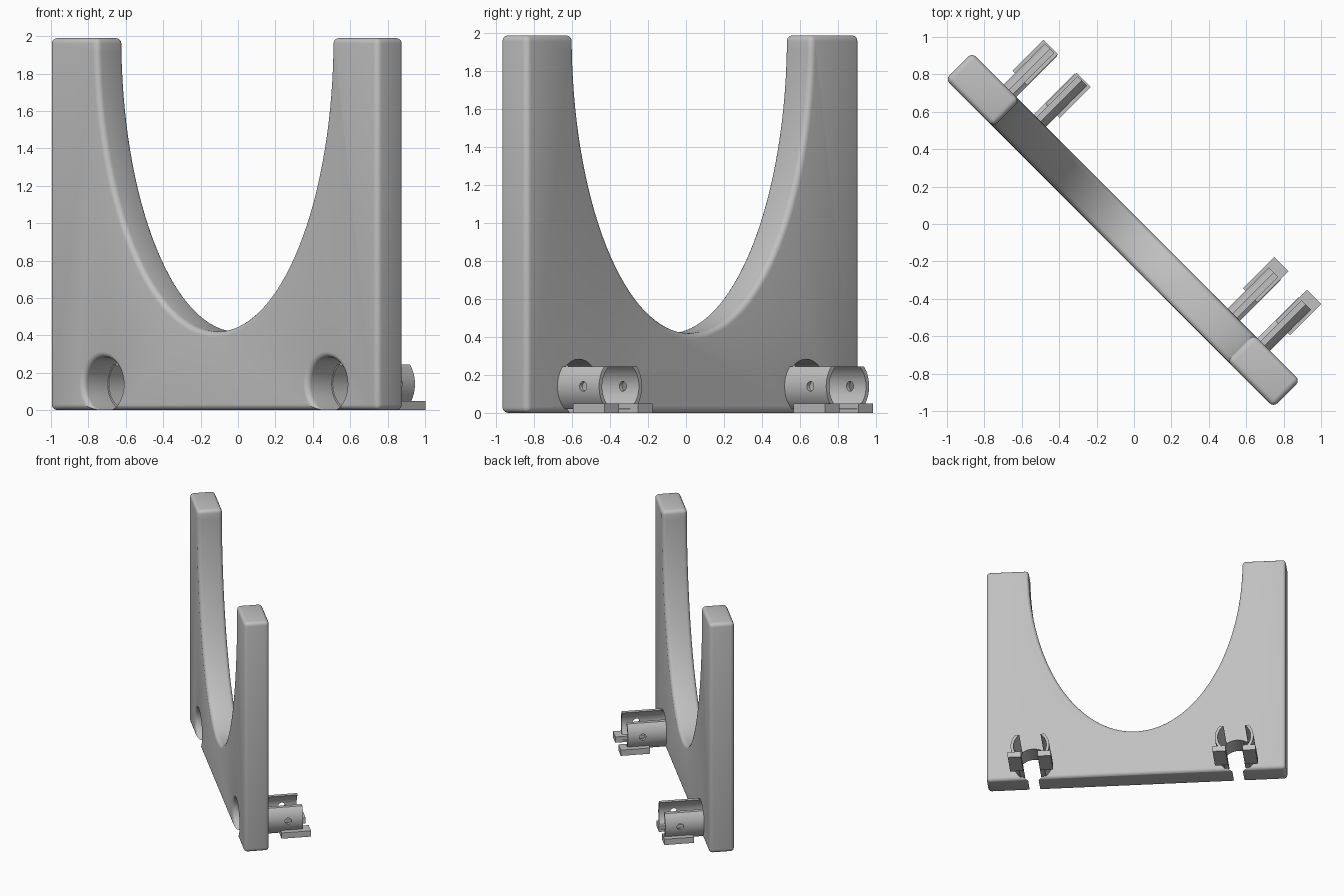
import bpy, bmesh, math
from mathutils import Matrix

if "Cube" in bpy.data.objects:
    bpy.data.objects.remove(bpy.data.objects["Cube"])

TURN = -math.pi / 4            # the whole stand is turned about z
FRONT, BACK = -0.165, 0.035    # slab faces, along its normal
TOP, FILLET = 1.99, 0.03
HOLE_Z, HOLE_R = 0.138, 0.145

grey = bpy.data.materials.new("plain grey")
grey.use_nodes = True
grey.diffuse_color = (0.53, 0.53, 0.53, 1)
grey.node_tree.nodes["Principled BSDF"].inputs["Base Color"].default_value = grey.diffuse_color


def make_object(name, bm):
    bmesh.ops.recalc_face_normals(bm, faces=bm.faces)
    mesh = bpy.data.meshes.new(name)
    bm.to_mesh(mesh)
    bm.free()
    mesh.materials.append(grey)
    obj = bpy.data.objects.new(name, mesh)
    obj.rotation_euler.z = TURN
    bpy.context.collection.objects.link(obj)
    return obj


def extrude(bm, outline, start, end):
    """Extrude an outline of (u, z) points through the slab's thickness direction."""
    face = bm.faces.new([bm.verts.new((u, start, z)) for u, z in outline])
    out = bmesh.ops.extrude_face_region(bm, geom=[face])
    verts = [g for g in out["geom"] if isinstance(g, bmesh.types.BMVert)]
    bmesh.ops.translate(bm, verts=verts, vec=(0, end - start, 0))


def cut(obj, cutter):
    mod = obj.modifiers.new("cut", "BOOLEAN")
    mod.operation, mod.solver, mod.object = "DIFFERENCE", "EXACT", cutter
    cutter.hide_render = True


def finish(obj):
    bpy.ops.object.select_all(action="DESELECT")
    bpy.context.view_layer.objects.active = obj
    obj.select_set(True)
    for mod in list(obj.modifiers):
        bpy.ops.object.modifier_apply(modifier=mod.name)
    bpy.ops.object.shade_smooth_by_angle(angle=math.radians(30))


def arc(radius, start, end, count, side=1, u=0.0):
    angles = [start + (end - start) * i / count for i in range(count + 1)]
    return [(u + side * radius * math.cos(a), 0.14 + radius * math.sin(a)) for a in angles]


def hole_cutter(u):
    """Round cutter flared at the front for a filleted hole mouth."""
    rings = [(FRONT - 0.1, HOLE_R + FILLET)]
    for i in range(6, -1, -1):
        a = i * math.pi / 12
        rings.append((FRONT + FILLET * (1 - math.sin(a)),
                      HOLE_R + FILLET * (1 - math.cos(a))))
    rings.append((BACK + 0.1, HOLE_R))
    bm = bmesh.new()
    steps = 48
    loops = [[bm.verts.new((u + r * math.cos(t * math.tau / steps), v,
                            HOLE_Z + r * math.sin(t * math.tau / steps)))
              for t in range(steps)] for v, r in rings]
    for a, b in zip(loops, loops[1:]):
        for i in range(steps):
            j = (i + 1) % steps
            bm.faces.new((a[i], a[j], b[j], b[i]))
    bm.faces.new(loops[0])
    bm.faces.new(loops[-1])
    return make_object("hole_cutter", bm)


# Upright slab with a half-elliptical cutout
outline = [(-1.26, 0), (1.22, 0), (1.22, TOP)]
for i in range(65):
    a = math.pi * i / 64
    outline.append((-0.015 + 0.885 * math.cos(a), TOP - 1.57 * math.sin(a)))
outline.append((-1.26, TOP))
bm = bmesh.new()
extrude(bm, outline, FRONT, BACK)
slab = make_object("upright_slab", bm)
bevel = slab.modifiers.new("round", "BEVEL")
bevel.width, bevel.segments, bevel.limit_method = FILLET, 4, "ANGLE"
bevel.angle_limit = math.radians(40)

# Clips behind each hole: two curved walls with pin holes, on flat feet
OUTER, INNER = 0.16, 0.137
cutters = []
for label, u, foot_start in (("right", -0.86, 0.12), ("left", 0.833, 0.17)):
    hole = hole_cutter(u)
    cut(slab, hole)
    cutters.append(hole)

    bm = bmesh.new()
    for side in (-1, 1):
        wall = arc(OUTER, -math.asin(0.12 / OUTER), math.asin(0.105 / OUTER), 16, side, u)
        wall += arc(INNER, math.asin(0.105 / INNER), -math.asin(0.12 / INNER), 16, side, u)
        extrude(bm, wall, BACK - 0.015, 0.345)
    walls = make_object(label + "_clip_walls", bm)

    bm = bmesh.new()
    bmesh.ops.create_cone(bm, cap_ends=True, segments=24, radius1=0.026, radius2=0.026, depth=0.6,
                          matrix=Matrix.Translation((u, 0.226, 0.14))
                          @ Matrix.Rotation(math.pi / 2, 4, "Y"))
    pin = make_object("pin_cutter", bm)
    cut(walls, pin)
    cutters.append(pin)
    finish(walls)

    bm = bmesh.new()
    for side in (-1, 1):
        near, far = u + side * 0.07, u + side * 0.178
        extrude(bm, [(near, 0), (far, 0), (far, 0.05), (near, 0.05)],
                foot_start, foot_start + 0.235)
    make_object(label + "_clip_feet", bm)

finish(slab)
for cutter in cutters:
    bpy.data.objects.remove(cutter)
